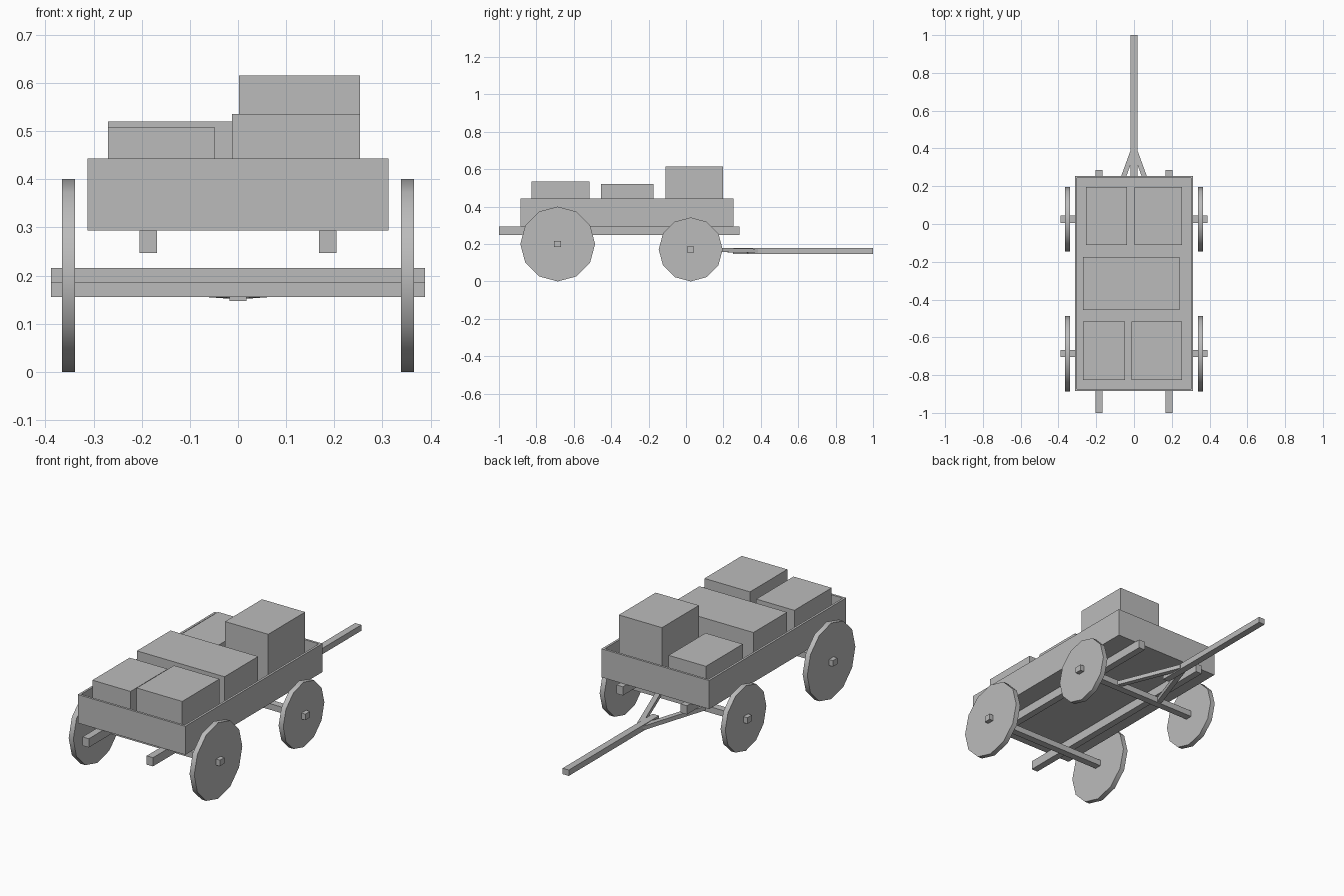
import bpy, bmesh, math
from mathutils import Vector, Matrix

if "Cube" in bpy.data.objects:
    bpy.data.objects.remove(bpy.data.objects["Cube"], do_unlink=True)

GREY = (0.5, 0.5, 0.5, 1)
mat = bpy.data.materials.new("plain grey")
mat.use_nodes = True
mat.diffuse_color = GREY
bsdf = next(n for n in mat.node_tree.nodes if n.type == 'BSDF_PRINCIPLED')
bsdf.inputs["Base Color"].default_value = GREY


def finish(name, bm):
    mesh = bpy.data.meshes.new(name)
    bm.to_mesh(mesh)
    bm.free()
    mesh.materials.append(mat)
    ob = bpy.data.objects.new(name, mesh)
    bpy.context.collection.objects.link(ob)
    return ob


def box(name, x, y, z):
    """Box from (min, max) ranges on each axis."""
    bm = bmesh.new()
    bmesh.ops.create_cube(bm, size=1)
    for v in bm.verts:
        v.co = [r[0] if c < 0 else r[1] for c, r in zip(v.co, (x, y, z))]
    return finish(name, bm)


def bar(name, a, b, width, height):
    """Rectangular bar between two points."""
    a, b = Vector(a), Vector(b)
    d = b - a
    bm = bmesh.new()
    bmesh.ops.create_cube(bm, size=1)
    bmesh.ops.scale(bm, vec=(width, d.length, height), verts=bm.verts)
    turn = d.to_track_quat('Y', 'Z').to_matrix().to_4x4()
    bm.transform(Matrix.Translation((a + b) / 2) @ turn)
    return finish(name, bm)


def wheel(name, x, y, radius):
    """Solid twelve-sided wheel with a smooth rim."""
    bm = bmesh.new()
    bmesh.ops.create_cone(bm, cap_ends=True, segments=12, radius1=radius,
                          radius2=radius, depth=0.027)
    bm.transform(Matrix.Translation((x, y, radius)) @ Matrix.Rotation(math.pi / 2, 4, 'Y'))
    for f in bm.faces:
        f.smooth = True
    ob = finish(name, bm)
    ob.data.set_sharp_from_angle(angle=math.radians(45))
    return ob


# Wagon bed: floor, end boards and side boards
X, Y0, Y1, T = 0.313, -0.885, 0.255, 0.012
BED = (0.293, 0.443)
box("bed_floor", (-X + T, X - T), (Y0 + T, Y1 - T), (0.293, 0.31))
box("front_end_board", (-X, X), (Y0, Y0 + T), BED)
box("back_end_board", (-X, X), (Y1 - T, Y1), BED)
for side, s in (("left", 1), ("right", -1)):
    box(side + "_side_board", sorted((s * X, s * (X - T))), (Y0 + T, Y1 - T), BED)
    # Rails under the bed
    box(side + "_rail", sorted((s * 0.168, s * 0.205)), (-1, 0.285), (0.247, 0.293))
    # Braces from the axle to the pole
    bar(side + "_pole_brace", (s * 0.135, 0.03, 0.172), (s * 0.008, 0.38, 0.163), 0.026, 0.022)

# Axles and wheels
for end, y, r in (("front", -0.686, 0.2), ("back", 0.025, 0.171)):
    box(end + "_axle", (-0.388, 0.388), (y - 0.019, y + 0.019), (r - 0.016, r + 0.016))
    for side, s in (("left", 1), ("right", -1)):
        wheel(f"{end}_{side}_wheel", s * 0.352, y, r)

# Draw pole
box("draw_pole", (-0.018, 0.018), (0.25, 1), (0.147, 0.178))

# Cargo crates: x range, y range, top height
FRONT, MIDDLE, BACK = (-0.825, -0.515), (-0.455, -0.175), (-0.11, 0.197)
crates = {
    "front_right_crate": ((-0.27, -0.048), FRONT, 0.507),
    "front_left_crate": ((-0.012, 0.253), FRONT, 0.535),
    "wide_middle_crate": ((-0.27, 0.24), MIDDLE, 0.52),
    "back_right_crate": ((-0.254, -0.037), BACK, 0.48),
    "tall_back_left_crate": ((0.002, 0.253), BACK, 0.615),
}
for name, (x, y, top) in crates.items():
    box(name, x, y, (0.31, top))
